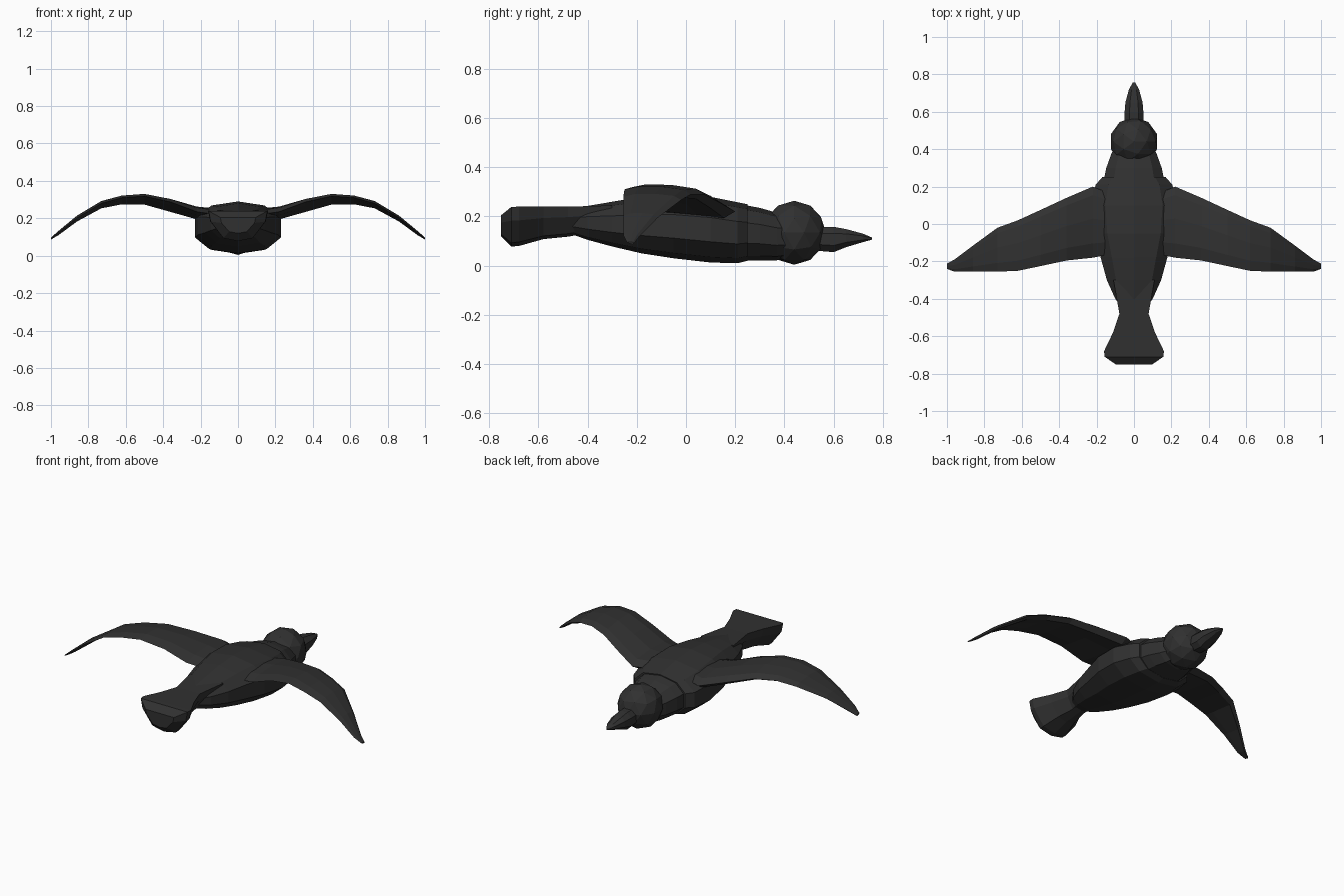
import bpy, bmesh, math
from mathutils import Vector

dark = bpy.data.materials.new("charcoal")
dark.diffuse_color = (0.03, 0.03, 0.03, 1)


def finish(bm, name):
    bmesh.ops.recalc_face_normals(bm, faces=bm.faces[:])
    me = bpy.data.meshes.new(name)
    bm.to_mesh(me)
    bm.free()
    me.materials.append(dark)
    ob = bpy.data.objects.new(name, me)
    bpy.context.collection.objects.link(ob)
    return ob


def loft(name, rings):
    """Skin a list of equal-length point rings and cap both ends."""
    bm = bmesh.new()
    loops = [[bm.verts.new(p) for p in r] for r in rings]
    n = len(loops[0])
    for a, b in zip(loops, loops[1:]):
        for i in range(n):
            j = (i + 1) % n
            bm.faces.new((a[i], a[j], b[j], b[i]))
    bm.faces.new(loops[0])
    bm.faces.new(loops[-1])
    return finish(bm, name)


def oval(y, w, z0, z1, n=10, power=0.85):
    """Slightly squared oval cross-section across the body."""
    pts = []
    for i in range(n):
        a = 2 * math.pi * i / n + math.pi / n
        c, s = math.cos(a), math.sin(a)
        c /= math.cos(math.pi / n)
        s /= math.sin(math.pi / 2 - (0 if n % 4 == 2 else math.pi / n))
        sq = lambda v: math.copysign(min(abs(v), 1) ** power, v)
        pts.append((w * sq(c), y, (z0 + z1) / 2 + (z1 - z0) / 2 * sq(s)))
    return pts


# Body and neck
loft("body", [oval(*r) for r in [
    (0.25, 0.17, 0.02, 0.25), (0.21, 0.205, 0.01, 0.258),
    (0.10, 0.23, 0.013, 0.28), (-0.05, 0.215, 0.03, 0.29),
    (-0.18, 0.178, 0.05, 0.28), (-0.30, 0.145, 0.078, 0.26),
    (-0.40, 0.10, 0.105, 0.243), (-0.47, 0.05, 0.13, 0.225)]])
loft("neck", [oval(*r) for r in [
    (0.42, 0.10, 0.03, 0.205), (0.37, 0.123, 0.022, 0.215),
    (0.30, 0.148, 0.022, 0.235), (0.22, 0.165, 0.02, 0.25)]])

# Head
bm = bmesh.new()
bmesh.ops.create_icosphere(bm, subdivisions=2, radius=0.13)
bmesh.ops.translate(bm, verts=bm.verts[:], vec=Vector((0, 0.44, 0.134)))
finish(bm, "head")

# Beak
loft("beak", [oval(*r, 8) for r in [
    (0.52, 0.05, 0.062, 0.158), (0.60, 0.05, 0.055, 0.158),
    (0.65, 0.046, 0.075, 0.149), (0.72, 0.027, 0.096, 0.13),
    (0.757, 0.006, 0.106, 0.114)]])


# Tail: flat on top, rounded underneath, bulging at the end
def tail_ring(y, w, z0, z1):
    d = z1 - z0
    return [(-w, y, z1), (0, y, z1), (w, y, z1), (w * 0.93, y, z1 - d * 0.35),
            (w * 0.5, y, z0 + d * 0.1), (0, y, z0),
            (-w * 0.5, y, z0 + d * 0.1), (-w * 0.93, y, z1 - d * 0.35)]


loft("tail", [tail_ring(*r) for r in [
    (-0.30, 0.11, 0.15, 0.245), (-0.48, 0.078, 0.118, 0.24),
    (-0.58, 0.112, 0.108, 0.24), (-0.68, 0.16, 0.08, 0.24),
    (-0.71, 0.157, 0.078, 0.239), (-0.752, 0.095, 0.12, 0.205)]])

# Wings: x, leading y, trailing y, leading z, trailing z, thickness
stations = [
    (0.12, 0.16, -0.16, 0.22, 0.22, 0.05), (0.22, 0.20, -0.18, 0.22, 0.235, 0.055),
    (0.36, 0.14, -0.195, 0.255, 0.287, 0.05), (0.50, 0.075, -0.225, 0.29, 0.318, 0.04),
    (0.62, 0.02, -0.25, 0.29, 0.31, 0.035), (0.73, -0.02, -0.255, 0.267, 0.28, 0.03),
    (0.86, -0.115, -0.255, 0.195, 0.203, 0.025), (0.96, -0.19, -0.255, 0.118, 0.124, 0.018),
    (1.00, -0.212, -0.24, 0.09, 0.094, 0.008)]
airfoil = [(0, 0), (0.12, 0.5), (0.45, 0.65), (0.8, 0.45), (1, 0),
           (0.75, -0.2), (0.4, -0.35), (0.12, -0.5)]
for side, name in ((-1, "left_wing"), (1, "right_wing")):
    loft(name, [[(side * x, yl + (yt - yl) * u, zl + (zt - zl) * u + t * v)
                 for u, v in airfoil] for x, yl, yt, zl, zt, t in stations])
